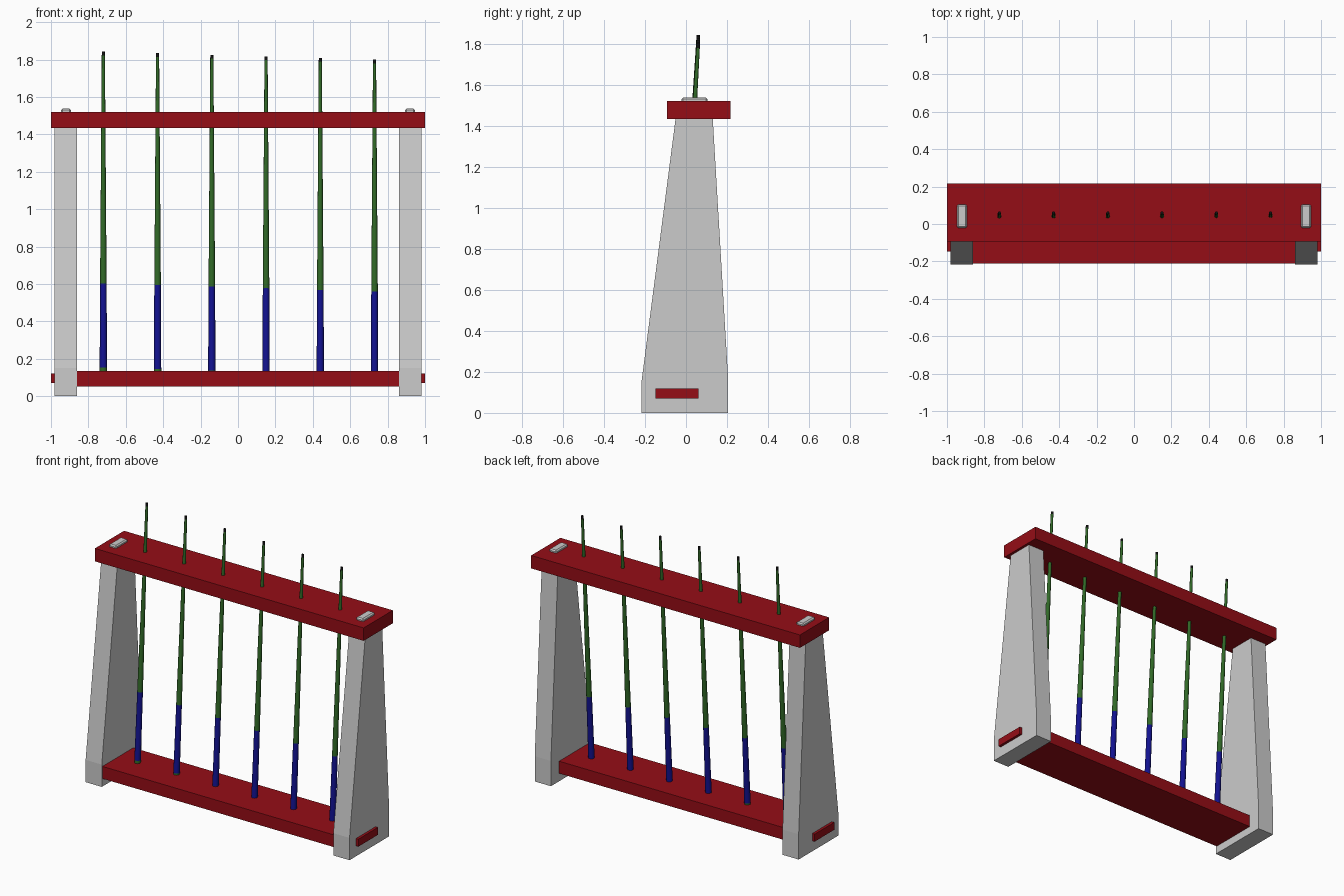
import bpy, bmesh
from mathutils import Vector

if "Cube" in bpy.data.objects:
    bpy.data.objects.remove(bpy.data.objects["Cube"])


def material(name, rgb):
    m = bpy.data.materials.new(name)
    m.diffuse_color = (*rgb, 1)
    m.use_nodes = True
    m.node_tree.nodes["Principled BSDF"].inputs["Base Color"].default_value = m.diffuse_color
    return m


RED = material("red_paint", (0.30, 0.004, 0.008))
GREEN = material("green_paint", (0.03, 0.14, 0.02))
BLUE = material("blue_paint", (0.006, 0.006, 0.28))
BLACK = material("black_tip", (0.006, 0.006, 0.006))


def finish(name, bm, mats=()):
    bmesh.ops.recalc_face_normals(bm, faces=bm.faces)
    me = bpy.data.meshes.new(name)
    bm.to_mesh(me)
    bm.free()
    for m in mats:
        me.materials.append(m)
    ob = bpy.data.objects.new(name, me)
    bpy.context.collection.objects.link(ob)
    return ob


def box(name, lo, hi, mats=(), bevel=0):
    lo, hi = Vector(lo), Vector(hi)
    bm = bmesh.new()
    bmesh.ops.create_cube(bm, size=1)
    for v in bm.verts:
        v.co = (lo + hi) / 2 + v.co * (hi - lo)
    ob = finish(name, bm, mats)
    if bevel:
        mod = ob.modifiers.new("bevel", 'BEVEL')
        mod.width, mod.segments = bevel, 1
    return ob


def extrude_profile(name, pts, x0, x1):
    bm = bmesh.new()
    face = bm.faces.new([bm.verts.new((x0, y, z)) for y, z in pts])
    new = bmesh.ops.extrude_face_region(bm, geom=[face], use_keep_orig=True)["geom"]
    bmesh.ops.translate(bm, vec=(x1 - x0, 0, 0),
                        verts=[g for g in new if isinstance(g, bmesh.types.BMVert)])
    return finish(name, bm)


def pole(name, start, end, rings, mats, sides=12):
    # rings: (distance fraction, radius, material of the band above)
    start, end = Vector(start), Vector(end)
    rot = (end - start).to_track_quat('Z', 'Y')
    bm = bmesh.new()
    loops = []
    for t, r, _ in rings:
        circle = bmesh.ops.create_circle(bm, segments=sides, radius=r)["verts"]
        for v in circle:
            v.co = start.lerp(end, t) + rot @ v.co
        loops.append(circle)
    for (_, _, mat), a, b in zip(rings, loops, loops[1:]):
        for i in range(sides):
            j = (i + 1) % sides
            bm.faces.new((a[i], a[j], b[j], b[i])).material_index = mat
    bm.faces.new(loops[0]).material_index = rings[0][2]
    bm.faces.new(loops[-1]).material_index = rings[-1][2]
    for f in bm.faces:
        f.smooth = len(f.verts) == 4
    return finish(name, bm, mats)


# Tapered side posts with the peg through the top board, and lower board tenons
PROFILE = [(-0.217, 0), (0.205, 0), (0.205, 0.17), (0.13, 1.44), (-0.05, 1.44), (-0.217, 0.15)]
for side, s in (("left", -1), ("right", 1)):
    extrude_profile(side + "_post", PROFILE, s * 0.862, s * 0.982)
    a, b = sorted((s * 0.892, s * 0.947))
    box(side + "_post_peg", (a, -0.022, 1.42), (b, 0.105, 1.537), bevel=0.008)
    a, b = sorted((s * 0.85, s * 1.0))
    box(side + "_board_tenon", (a, -0.148, 0.07), (b, 0.06, 0.12), [RED])

# Boards
box("top_board", (-1, -0.093, 1.433), (1, 0.217, 1.52), [RED])
box("bottom_board", (-0.862, -0.21, 0.053), (0.862, 0.118, 0.135), [RED])

# Six leaning poles, each set slightly deeper than the last
for i in range(6):
    x = -0.72 + 0.29 * i
    top = 1.842 - 0.0086 * i
    bottom = top - 1.74
    frac = lambda z: (z - 1.842 + 1.74) / 1.74
    rings = [(0, 0.020, 0), (frac(0.153), 0.0197, 1), (frac(0.602), 0.0175, 0),
             (frac(1.822), 0.0085, 2), (1, 0.008, 2)]
    pole(f"pole_{i + 1}", (x, -0.042, bottom), (x, 0.06, top), rings, [GREEN, BLUE, BLACK])
